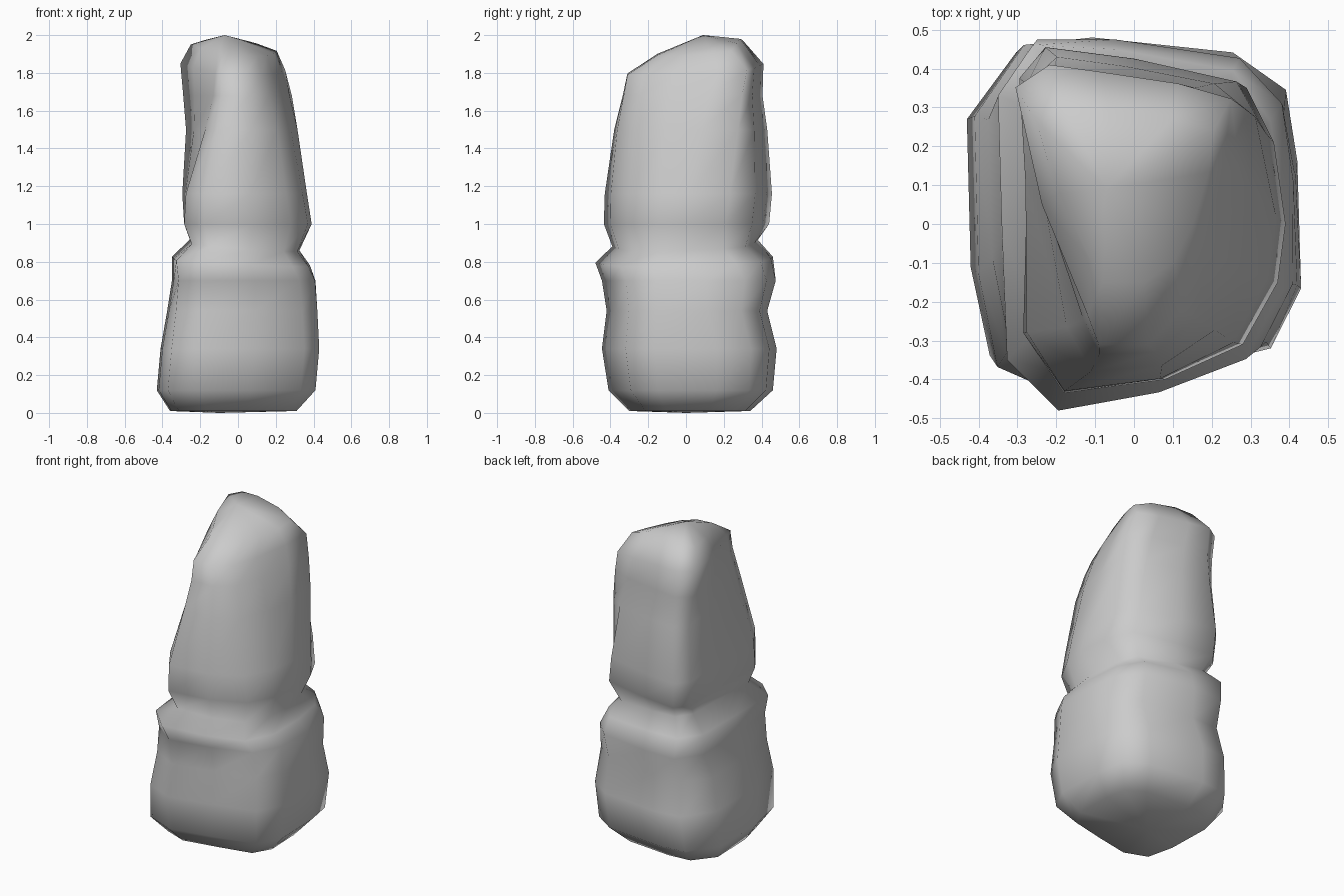
import bpy, bmesh

# Plan outlines, counter-clockwise from the front-left corner: foot, waist, tip
OUTLINES = [
    [(-.37, -.40), (-.19, -.48), (.08, -.42), (.35, -.35), (.43, -.19), (.42, .15),
     (.39, .34), (.25, .44), (-.12, .48), (-.3, .46), (-.43, .27), (-.42, -.15)],
    [(-.285, -.28), (-.18, -.435), (.08, -.40), (.28, -.31), (.37, -.15), (.39, 0),
     (.36, .21), (.29, .35), (.02, .41), (-.22, .44), (-.285, .36), (-.275, .1)],
    [(-.12, -.24), (-.09, -.32), (.04, -.32), (.13, -.23), (.19, -.07), (.24, .15),
     (.26, .33), (.12, .37), (-.08, .40), (-.22, .42), (-.31, .36), (-.24, .05)],
]

# Rings: z, x min, x max, y min, y max, blend along OUTLINES, tilt along x, tilt along y
RINGS = [
    (0.01, -.36, .31, -.30, .34, 0, 0, 0),
    (0.12, -.43, .41, -.41, .46, 0, 0, 0),
    (0.34, -.41, .43, -.445, .48, 0, 0, 0),
    (0.54, -.375, .42, -.42, .43, .2, 0, 0),
    (0.70, -.35, .41, -.445, .475, .4, 0, 0),
    (0.80, -.35, .38, -.48, .46, .6, -.05, .03),
    (0.885, -.255, .325, -.39, .38, .8, -.08, .04),
    (1.00, -.285, .39, -.435, .44, 1, 0, 0),
    (1.16, -.295, .365, -.43, .455, 1.1, 0, 0),
    (1.50, -.275, .315, -.38, .43, 1.55, 0, 0),
    (1.68, -.29, .285, -.335, .405, 1.85, 0, 0),
    (1.81, -.305, .25, -.31, .41, 2, -.06, .06),
    (1.925, -.25, .205, -.15, .30, 1.95, -.1, .18),
]


def ring_points(z, x0, x1, y0, y1, blend, tx, ty):
    k = min(int(blend), 1)
    t = blend - k
    pts = [((1 - t) * a[0] + t * b[0], (1 - t) * a[1] + t * b[1])
           for a, b in zip(OUTLINES[k], OUTLINES[k + 1])]
    lo = [min(p[i] for p in pts) for i in (0, 1)]
    hi = [max(p[i] for p in pts) for i in (0, 1)]
    dome = 10 * max(0, z - 1.85)  # rounds the shoulder of the top ring
    for px, py in pts:
        x = x0 + (px - lo[0]) / (hi[0] - lo[0]) * (x1 - x0)
        y = y0 + (py - lo[1]) / (hi[1] - lo[1]) * (y1 - y0)
        yield x, y, z + tx * x + ty * y - dome * x * x


# Standing stone: loft the rings, close the foot, fan to the peak
bm = bmesh.new()
loops = [[bm.verts.new(p) for p in ring_points(*r)] for r in RINGS]
n = len(OUTLINES[0])
for low, up in zip(loops, loops[1:]):
    for i in range(n):
        j = (i + 1) % n
        bm.faces.new((low[i], low[j], up[j], up[i]))
foot = bm.verts.new((-.1, 0, 0))
peak = bm.verts.new((-.07, .09, 2.0))
for i in range(n):
    j = (i + 1) % n
    bm.faces.new((foot, loops[0][j], loops[0][i]))
    bm.faces.new((peak, loops[-1][i], loops[-1][j]))
bmesh.ops.recalc_face_normals(bm, faces=bm.faces)
for f in bm.faces:
    f.smooth = True
mesh = bpy.data.meshes.new("standing_stone")
bm.to_mesh(mesh)
bm.free()
bpy.context.collection.objects.link(bpy.data.objects.new("standing_stone", mesh))
